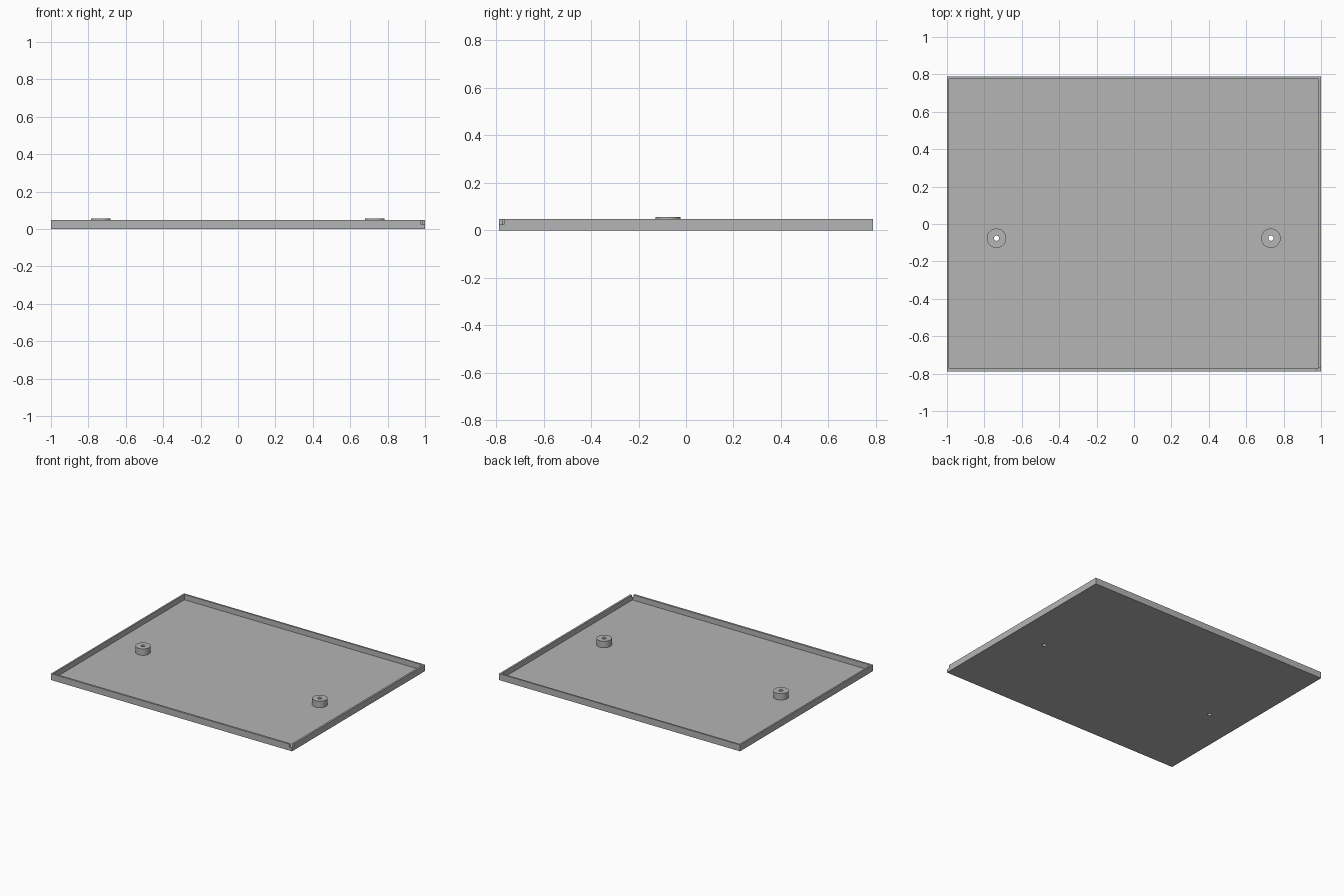
import bpy
import bmesh
from mathutils import Matrix, Vector

cube = bpy.data.objects.get("Cube")
if cube:
    bpy.data.objects.remove(cube, do_unlink=True)

grey = bpy.data.materials.new("plain grey")
grey.use_nodes = True
colour = (0.46, 0.46, 0.46, 1)
grey.diffuse_color = colour
grey.node_tree.nodes["Principled BSDF"].inputs["Base Color"].default_value = colour


def finish(name, bm):
    mesh = bpy.data.meshes.new(name)
    bm.to_mesh(mesh)
    bm.free()
    mesh.materials.append(grey)
    obj = bpy.data.objects.new(name, mesh)
    bpy.context.collection.objects.link(obj)
    return obj


def box(name, low, high):
    low, high = Vector(low), Vector(high)
    bm = bmesh.new()
    place = Matrix.Translation((low + high) / 2) @ Matrix.Diagonal((*(high - low), 1))
    bmesh.ops.create_cube(bm, size=1, matrix=place)
    return finish(name, bm)


def cylinder(name, x, y, radius, bottom, top):
    bm = bmesh.new()
    bmesh.ops.create_cone(bm, cap_ends=True, segments=48, radius1=radius, radius2=radius,
                          depth=top - bottom,
                          matrix=Matrix.Translation((x, y, (bottom + top) / 2)))
    return finish(name, bm)


def boolean(target, other, operation):
    mod = target.modifiers.new(other.name, "BOOLEAN")
    mod.operation = operation
    mod.solver = "EXACT"
    mod.object = other
    other.hide_render = True
    bpy.context.view_layer.objects.active = target
    bpy.ops.object.modifier_apply(modifier=mod.name)
    bpy.data.objects.remove(other, do_unlink=True)


HALF_X, HALF_Y = 1.0, 0.788
FLOOR, RIM, BOSS_TOP = 0.008, 0.048, 0.056
BOSS_Y = -0.076

# Shallow tray with a thin upright rim
tray = box("tray", (-HALF_X, -HALF_Y, 0), (HALF_X, HALF_Y, RIM))
boolean(tray, box("tray_cavity", (-0.988, -0.773, FLOOR), (0.986, 0.775, 0.1)), "DIFFERENCE")

# Open notch through the front corner of the rim
boolean(tray, box("corner_notch", (0.978, -0.9, 0.024), (1.1, -0.766, 0.1)), "DIFFERENCE")

# Two round mounting bosses with holes right through the floor
for side, x in (("left", 0.732), ("right", -0.735)):
    boss = cylinder(side + "_boss", x, BOSS_Y, 0.052, FLOOR, BOSS_TOP)
    for part in (boss, tray):
        boolean(part, cylinder("screw_hole", x, BOSS_Y, 0.014, -0.1, 0.2), "DIFFERENCE")
    bpy.ops.object.select_all(action="DESELECT")
    boss.select_set(True)
    bpy.context.view_layer.objects.active = boss
    bpy.ops.object.shade_smooth_by_angle()
